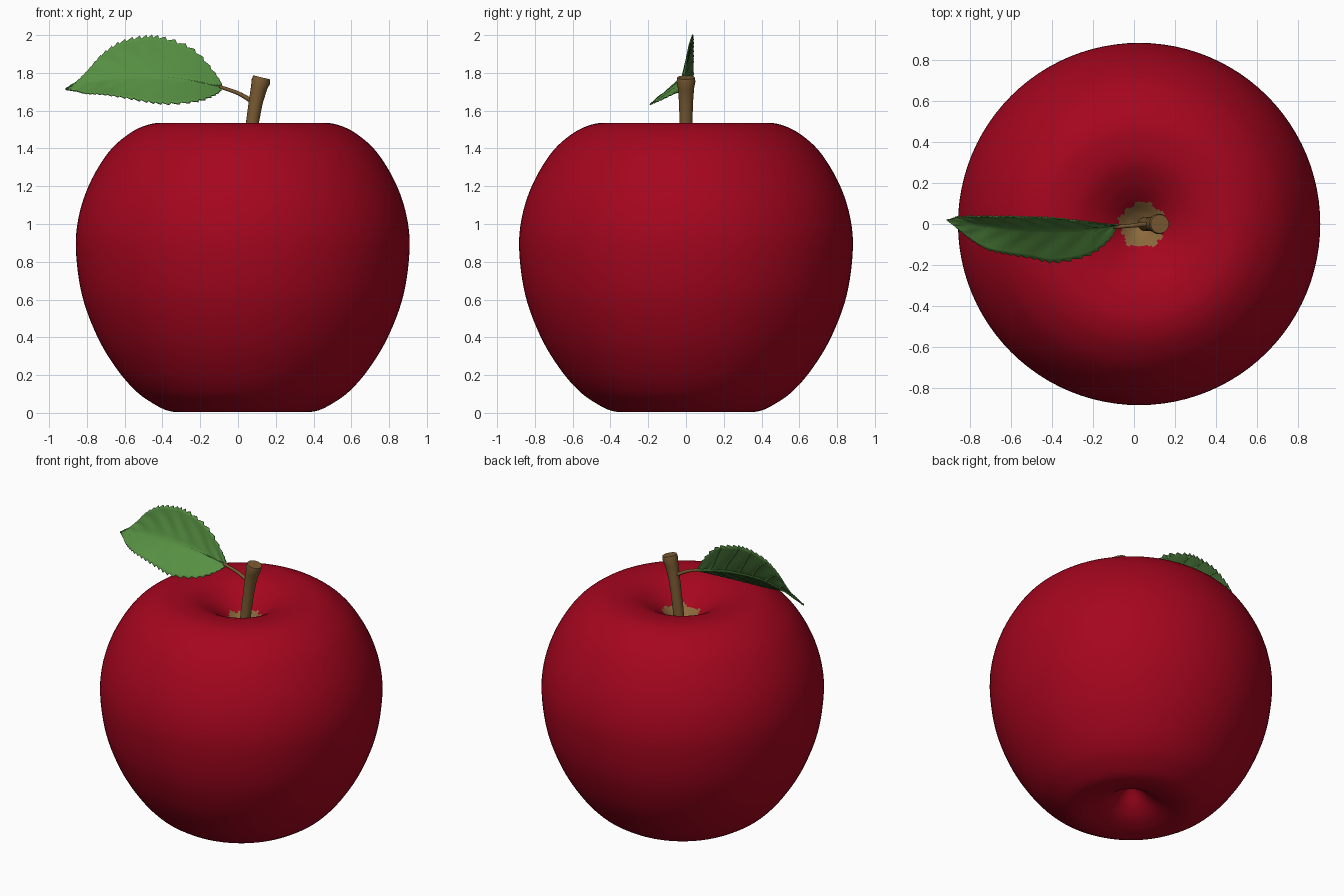
import bpy, bmesh, math
from mathutils import Vector

if "Cube" in bpy.data.objects:
    bpy.data.objects.remove(bpy.data.objects["Cube"])


def material(name, r, g, b):
    m = bpy.data.materials.new(name)
    lin = [((c / 255 + 0.055) / 1.055) ** 2.4 for c in (r, g, b)]
    m.diffuse_color = (*lin, 1)
    m.use_nodes = True
    m.node_tree.nodes["Principled BSDF"].inputs["Base Color"].default_value = m.diffuse_color
    return m


RED = material("apple red", 165, 5, 30)
TAN = material("hollow tan", 140, 105, 60)
BROWN = material("stem brown", 122, 91, 50)
GREEN = material("leaf green", 86, 144, 66)
DARK = material("leaf underside green", 66, 108, 52)


def finish(bm, name, mats, angle=40):
    me = bpy.data.meshes.new(name)
    bm.to_mesh(me)
    bm.free()
    ob = bpy.data.objects.new(name, me)
    bpy.context.collection.objects.link(ob)
    for m in mats:
        me.materials.append(m)
    bpy.ops.object.select_all(action='DESELECT')
    ob.select_set(True)
    bpy.context.view_layer.objects.active = ob
    bpy.ops.object.shade_smooth_by_angle(angle=math.radians(angle))
    return ob


def spline(pts, s):
    """Catmull-Rom through pts, s in 0..1."""
    f = min(max(s, 0), 1) * (len(pts) - 1)
    i = min(int(f), len(pts) - 2)
    u = f - i
    p0, p1, p2, p3 = (Vector(pts[min(max(k, 0), len(pts) - 1)]) for k in range(i - 1, i + 3))
    return 0.5 * (2 * p1 + (p2 - p0) * u + (2 * p0 - 5 * p1 + 4 * p2 - p3) * u * u
                  + (3 * p1 - p0 - 3 * p2 + p3) * u ** 3)


def add_tube(bm, path, radii, sides):
    rings = []
    for i, p in enumerate(path):
        d = (path[min(i + 1, len(path) - 1)] - path[max(i - 1, 0)]).normalized()
        a = d.cross(Vector((0, 1, 0))).normalized()
        b = d.cross(a)
        rings.append([bm.verts.new(p + radii[i] * (a * math.cos(k * math.tau / sides)
                      + b * math.sin(k * math.tau / sides))) for k in range(sides)])
    for r0, r1 in zip(rings, rings[1:]):
        for k in range(sides):
            n = (k + 1) % sides
            bm.faces.new((r0[k], r0[n], r1[n], r1[k]))
    bm.faces.new(rings[0])
    bm.faces.new(rings[-1])
    bmesh.ops.recalc_face_normals(bm, faces=bm.faces)


# Apple body: revolved profile with hollows at both ends
CX = 0.025
profile = [(0, .185), (.05, .15), (.11, .09), (.18, .042), (.26, .014), (.33, .004), (.40, .013),
           (.475, .05), (.565, .115), (.665, .23), (.768, .4), (.85, .62), (.883, .86),
           (.868, 1.04), (.81, 1.215), (.71, 1.38), (.60, 1.479), (.50, 1.526), (.41, 1.535),
           (.30, 1.518), (.2, 1.467), (.12, 1.405), (.06, 1.345), (0, 1.305)]
SEG, RINGS = 96, 138
bm = bmesh.new()
rings = []
for j in range(1, RINGS):
    r, z = spline(profile, j / RINGS)
    rings.append([bm.verts.new((CX + r * math.cos(k * math.tau / SEG),
                                r * math.sin(k * math.tau / SEG), z)) for k in range(SEG)])
for r0, r1 in zip(rings, rings[1:]):
    for k in range(SEG):
        n = (k + 1) % SEG
        bm.faces.new((r0[k], r0[n], r1[n], r1[k]))
for ring, z in ((rings[0], profile[0][1]), (rings[-1], profile[-1][1])):
    tip = bm.verts.new((CX, 0, z))
    for k in range(SEG):
        bm.faces.new((ring[k], ring[(k + 1) % SEG], tip))
bmesh.ops.recalc_face_normals(bm, faces=bm.faces)
# Ragged tan patch at the bottom of the upper hollow
for f in bm.faces:
    c = f.calc_center_median()
    a = math.atan2(c.y + .004, c.x - .041)
    limit = .110 + .007 * math.sin(5 * a) + .005 * math.sin(11 * a + 1)
    if c.z > 1.2 and math.hypot(c.x - .041, c.y + .004) < limit:
        f.material_index = 1
finish(bm, "apple_body", [RED, TAN], 60)

# Stem: leaning, flared at the top
bm = bmesh.new()
stem = [Vector(p) for p in ((.05, 0, 1.28), (.06, 0, 1.42), (.076, 0, 1.535), (.093, 0, 1.64),
                            (.111, 0, 1.72), (.121, 0, 1.755), (.126, 0, 1.776))]
add_tube(bm, stem, [.034, .034, .034, .037, .043, .05, .046], 20)
finish(bm, "stem", [BROWN])

# Leaf stalk
bm = bmesh.new()
stalk = [(.085, 0, 1.642), (.045, -.002, 1.668), (-.01, -.008, 1.697), (-.10, -.015, 1.727)]
add_tube(bm, [spline(stalk, i / 10) for i in range(11)], [.013 - .0004 * i for i in range(11)], 10)
finish(bm, "leaf_stalk", [BROWN])

# Leaf curves from base to tip: midrib, upper edge, lower edge
midrib = [(-.08, -.012, 1.722), (-.25, -.025, 1.758), (-.42, -.025, 1.778),
          (-.58, -.02, 1.783), (-.74, -.005, 1.762), (-.85, .01, 1.735), (-.91, .015, 1.714)]
upper = [(-.08, -.012, 1.725), (-.12, -.005, 1.80), (-.24, .01, 1.93), (-.40, .028, 1.99),
         (-.50, .032, 1.995), (-.62, .035, 1.967), (-.72, .035, 1.90), (-.80, .035, 1.81),
         (-.86, .03, 1.752), (-.91, .015, 1.714)]
lower = [(-.08, -.012, 1.72), (-.12, -.08, 1.685), (-.22, -.155, 1.65), (-.38, -.19, 1.637),
         (-.50, -.17, 1.652), (-.62, -.15, 1.674), (-.72, -.125, 1.688), (-.80, -.075, 1.692),
         (-.86, -.025, 1.705), (-.91, .015, 1.714)]


def leaf_point(t, v):
    """t runs base to tip, v runs from -1 lower edge to +1 upper edge."""
    m, e = spline(midrib, t), spline(upper if v > 0 else lower, t)
    w = abs(v)
    p = m.lerp(e, w)
    p.y += .02 * w * (1 - w) * math.sin(math.pi * t)
    p.y += .003 * math.sin(math.pi * w) * math.cos((t - .2 * w) * math.tau * 8)
    return p


# Leaf blade with toothed edges, darker underneath
NT, NV = 112, 8
bm = bmesh.new()
grid = []
for i in range(NT + 1):
    t = i / NT
    tooth = 1 + .025 - .08 * (i % 4) / 3 if 0 < i < NT else 1
    row = []
    for j in range(-NV, NV + 1):
        v = j / NV
        p = leaf_point(t, v)
        if abs(j) == NV:
            p = spline(midrib, t).lerp(p, tooth)
        row.append(bm.verts.new(p))
    grid.append(row)
for a, b in zip(grid, grid[1:]):
    for j in range(2 * NV):
        bm.faces.new((a[j], a[j + 1], b[j + 1], b[j]))
bmesh.ops.remove_doubles(bm, verts=bm.verts, dist=.0004)
bm.normal_update()
if sum(f.normal.y for f in bm.faces) > 0:
    bmesh.ops.reverse_faces(bm, faces=bm.faces)
leaf = finish(bm, "leaf_blade", [GREEN, DARK], 50)
thick = leaf.modifiers.new("thickness", 'SOLIDIFY')
thick.thickness = .006
thick.offset = -1
thick.material_offset = 1

# Raised veins on the back of the leaf
back = Vector((0, .007, 0))
bm = bmesh.new()
add_tube(bm, [leaf_point(i / 24, 0) + back for i in range(25)],
         [.009 - .00028 * i for i in range(25)], 6)
for side in (-1, 1):
    for k in range(7):
        t0 = .08 + .11 * k
        path = [leaf_point(t0 + .17 * s / 8, side * .93 * s / 8) + back for s in range(9)]
        add_tube(bm, path, [.005 - .0003 * s for s in range(9)], 5)
finish(bm, "leaf_veins", [GREEN])
